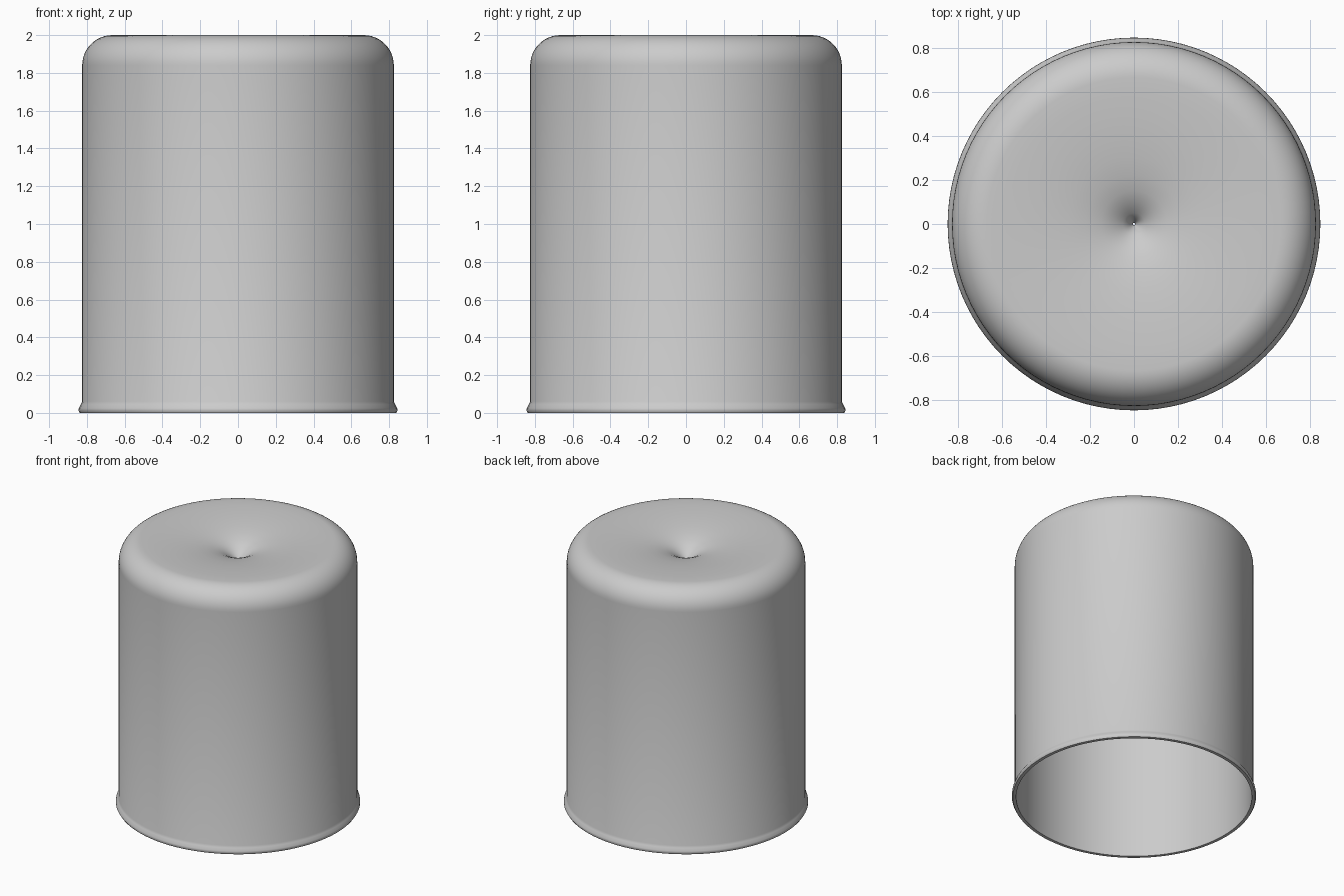
import bpy, bmesh, math

if "Cube" in bpy.data.objects:
    bpy.data.objects.remove(bpy.data.objects["Cube"])

SEGMENTS = 96
WALL = 0.012


def lathe(name, profile):
    """Spin an (r, z) profile around the z axis."""
    bm = bmesh.new()
    rings = []
    for r, z in profile:
        rings.append([bm.verts.new((r * math.cos(2 * math.pi * i / SEGMENTS),
                                    r * math.sin(2 * math.pi * i / SEGMENTS), z))
                      for i in range(SEGMENTS)])
    for a, b in zip(rings, rings[1:]):
        for i in range(SEGMENTS):
            j = (i + 1) % SEGMENTS
            bm.faces.new((a[i], a[j], b[j], b[i]))
    bmesh.ops.recalc_face_normals(bm, faces=bm.faces[:])
    mesh = bpy.data.meshes.new(name)
    bm.to_mesh(mesh)
    bm.free()
    obj = bpy.data.objects.new(name, mesh)
    bpy.context.collection.objects.link(obj)
    bpy.context.view_layer.objects.active = obj
    obj.select_set(True)
    bpy.ops.object.shade_smooth_by_angle(angle=math.radians(50))
    return obj


def shoulder(radius, top, fillet, steps=12):
    """Rounded corner between the side wall and the top."""
    angles = [math.pi / 2 * i / steps for i in range(steps + 1)]
    return [(radius - fillet + fillet * math.cos(a),
             top - fillet + fillet * math.sin(a)) for a in angles]


# Flared lip at the open bottom
lip = [(0.815, 0.0), (0.838, 0.0), (0.845, 0.012), (0.843, 0.025),
       (0.832, 0.045), (0.825, 0.06)]
# Dished top, falling ever more steeply to a pinhole in the centre
dish = [(0.58, 1.997), (0.5, 1.993), (0.4, 1.985), (0.3, 1.973),
        (0.22, 1.959), (0.15, 1.94), (0.1, 1.918), (0.05, 1.882), (0.005, 1.835)]
# Inner skin, from the pinhole back down to the lip
inner_dish = [(r, z - WALL) for r, z in reversed(dish)]
inner_shoulder = shoulder(0.825 - WALL, 2.0 - WALL, 0.15)[::-1]

profile = lip + shoulder(0.825, 2.0, 0.16) + dish + inner_dish + inner_shoulder
profile += [(0.825 - WALL, 0.06), (0.815, 0.0)]
lathe("cup_cover", profile)
